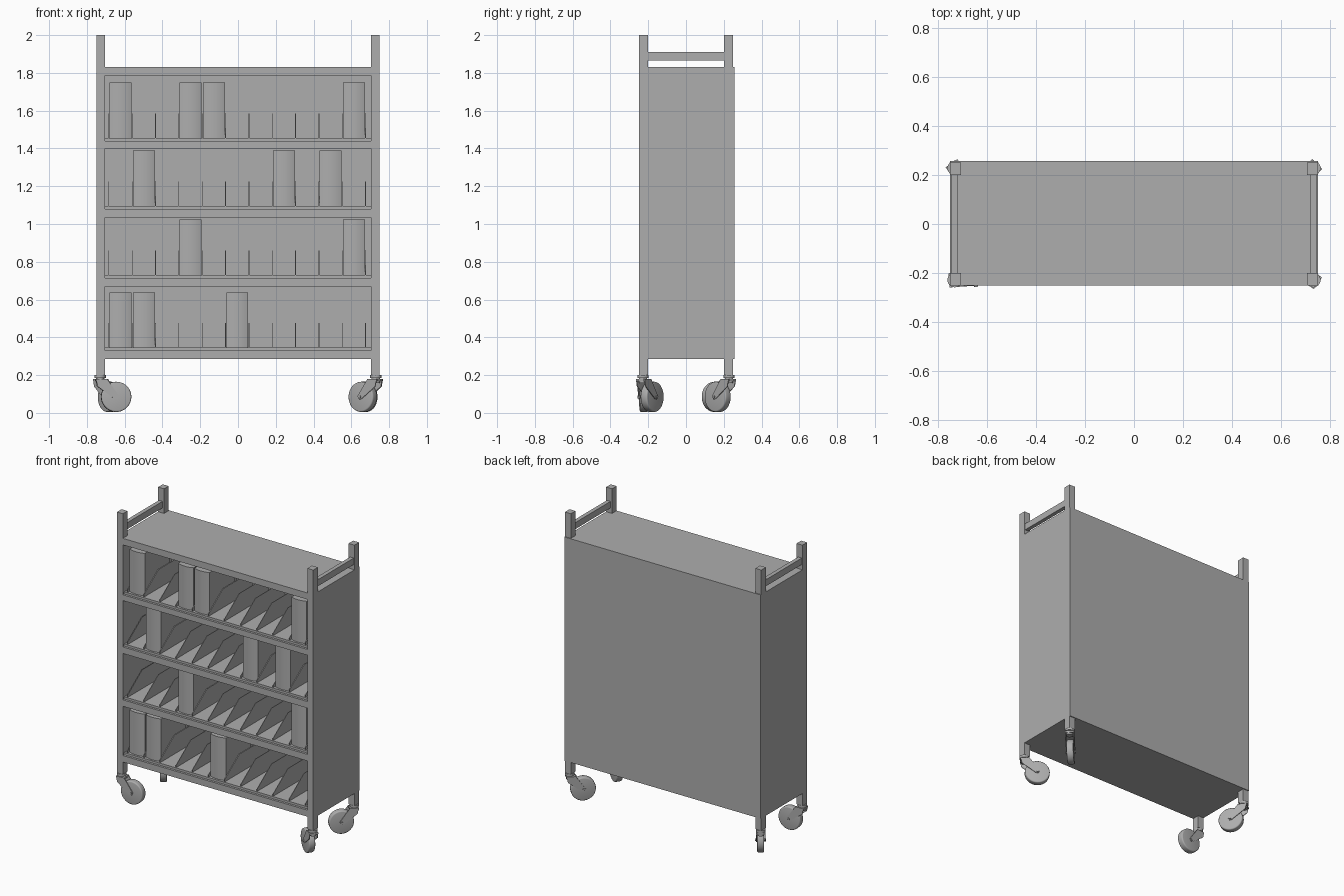
import bpy
import bmesh
import math
from mathutils import Matrix, Vector

cube = bpy.data.objects.get("Cube")
if cube:
    bpy.data.objects.remove(cube)

grey = bpy.data.materials.new("plain grey")
COLOUR = (0.42, 0.42, 0.42, 1)
grey.diffuse_color = COLOUR
grey.use_nodes = True
grey.node_tree.nodes["Principled BSDF"].inputs["Base Color"].default_value = COLOUR


def finish(name, bm, smooth=False):
    bmesh.ops.recalc_face_normals(bm, faces=bm.faces[:])
    mesh = bpy.data.meshes.new(name)
    bm.to_mesh(mesh)
    bm.free()
    mesh.materials.append(grey)
    ob = bpy.data.objects.new(name, mesh)
    bpy.context.collection.objects.link(ob)
    if smooth:
        bpy.ops.object.select_all(action='DESELECT')
        ob.select_set(True)
        bpy.context.view_layer.objects.active = ob
        bpy.ops.object.shade_smooth_by_angle(angle=math.radians(35))
    return ob


def add_box(bm, x, y, z):
    """Box from (min, max) ranges."""
    size = [r[1] - r[0] for r in (x, y, z)]
    mid = [(r[1] + r[0]) / 2 for r in (x, y, z)]
    bmesh.ops.create_cube(bm, size=1, matrix=Matrix.Translation(mid) @ Matrix.Diagonal((*size, 1)))


def box(name, x, y, z):
    bm = bmesh.new()
    add_box(bm, x, y, z)
    return finish(name, bm)


def add_prism(bm, points, direction):
    """Extrude a planar outline along a direction."""
    face = bm.faces.new([bm.verts.new(p) for p in points])
    new = bmesh.ops.extrude_face_region(bm, geom=[face])["geom"]
    bmesh.ops.translate(bm, vec=direction, verts=[v for v in new if isinstance(v, bmesh.types.BMVert)])


def add_cylinder(bm, radius, depth, centre, along_y=False, segments=32):
    m = Matrix.Translation(centre)
    if along_y:
        m = m @ Matrix.Rotation(math.pi / 2, 4, 'X')
    return bmesh.ops.create_cone(bm, cap_ends=True, segments=segments, radius1=radius,
                                 radius2=radius, depth=depth, matrix=m)["verts"]


W, D, POST = 0.75, 0.25, 0.045
BASE, TOP = 0.285, 1.83
INNER = W - POST

# Corner posts, side panels and push handles
for sx, side in ((-1, "right"), (1, "left")):
    xs = sorted((sx * INNER, sx * W))
    for sy, end in ((-1, "front"), (1, "back")):
        box(f"{side}_{end}_post", xs, sorted((sy * (D - 0.05), sy * D)), (0.2, 2))
    box(f"{side}_panel", xs, (0.05 - D, D - 0.05), (BASE, TOP))
    box(f"{side}_handle", sorted((sx * 0.717, sx * 0.745)), (0.05 - D, D - 0.05), (1.865, 1.91))

# Back sheet and shelf boards
box("back_panel", (-W, W), (D, D + 0.006), (BASE, TOP))
shelves = [(BASE, 0.33), (0.67, 0.715), (1.035, 1.08), (1.40, 1.44), (1.785, TOP)]
for i, z in enumerate(shelves):
    box(f"shelf_{i + 1}", (-INNER, INNER), (-D, D), z)

# Divider racks, with a thin tray and sloping-fronted plates
SLOT, FIRST = 0.1236, -0.684
binders = [(0, 1, 5), (3, 10), (1, 7, 9), (0, 3, 4, 10)]
for row, slots in enumerate(binders):
    floor = shelves[row][1]
    bm = bmesh.new()
    add_box(bm, (-INNER, INNER), (-0.235, D), (floor, floor + 0.015))
    for i in range(12):
        x = FIRST + i * SLOT - 0.002
        outline = [(-0.23, 0.01), (-0.23, 0.03), (-0.07, 0.145), (D, 0.145), (D, 0.01)]
        add_prism(bm, [(x, y, floor + z) for y, z in outline], (0.004, 0, 0))
    finish(f"divider_rack_{row + 1}", bm)

    # Binders with a gently rounded spine
    for i in slots:
        mid, half = FIRST + (i + 0.5) * SLOT, 0.058
        bm = bmesh.new()
        spine = [(mid + half * t / 4, 0.012 * (t / 4) ** 2 - 0.222) for t in range(-4, 5)]
        outline = spine + [(mid + half, 0.06), (mid - half, 0.06)]
        add_prism(bm, [(x, y, floor + 0.015) for x, y in outline], (0, 0, 0.293))
        finish(f"binder_{row + 1}_{i + 1}", bm, True)


# Swivel casters, each trailing in its own direction
def caster(name, x, y, angle):
    place = Matrix.Translation((x, y, 0)) @ Matrix.Rotation(math.radians(angle), 4, 'Z')
    trail, axle = 0.085, 0.085

    wheel = bmesh.new()
    add_cylinder(wheel, 0.08, 0.044, (trail, 0, axle), True, 40)
    rims = [e for e in wheel.edges if len({round(v.co.y, 3) for v in e.verts}) == 1]
    bmesh.ops.bevel(wheel, geom=rims, offset=0.008, segments=3, profile=0.5, affect='EDGES')
    wheel.transform(place)
    finish(name + "_wheel", wheel, True)

    fork = bmesh.new()
    add_cylinder(fork, 0.03, 0.016, (0, 0, 0.192))
    add_cylinder(fork, 0.022, 0.03, (0, 0, 0.172))
    add_box(fork, (-0.024, 0.035), (-0.029, 0.029), (0.168, 0.18))
    outline = [(-0.024, 0.18), (0.035, 0.18), (trail + 0.014, axle + 0.004),
               (trail + 0.004, axle - 0.014), (trail - 0.012, axle - 0.01), (-0.015, 0.14)]
    for s in (-1, 1):
        add_prism(fork, [(px, s * 0.024, pz) for px, pz in outline], (0, s * 0.005, 0))
    add_cylinder(fork, 0.008, 0.068, (trail, 0, axle), True, 16)
    fork.transform(place)
    finish(name + "_fork", fork, True)


caster("front_right_caster", -0.73, -0.228, 4)
caster("back_right_caster", -0.73, 0.228, -55)
caster("front_left_caster", 0.73, -0.228, 145)
caster("back_left_caster", 0.73, 0.228, -135)
